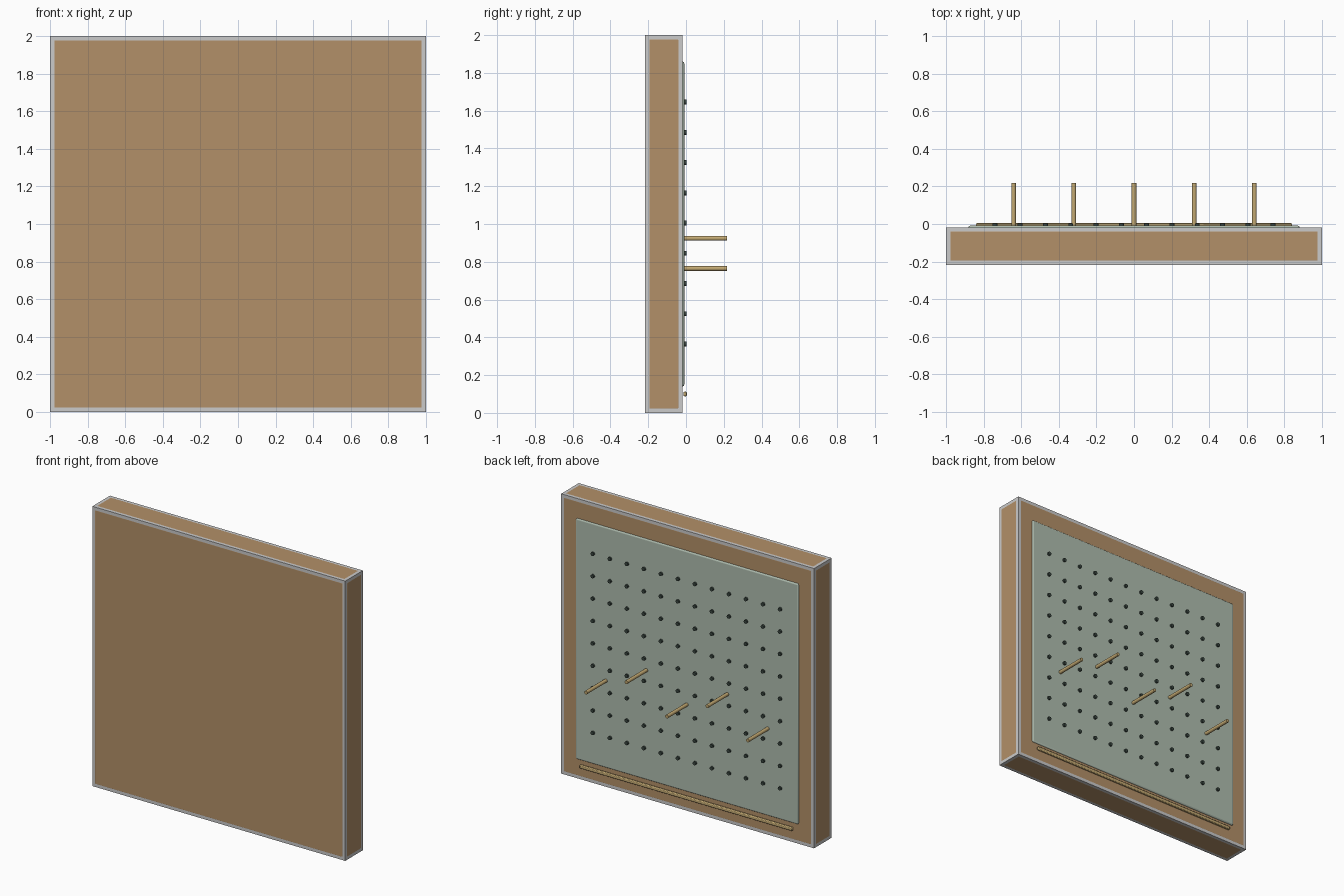
import bpy
from math import pi

if "Cube" in bpy.data.objects:
    bpy.data.objects.remove(bpy.data.objects["Cube"])


def material(name, rgb):
    m = bpy.data.materials.new(name)
    m.diffuse_color = (*rgb, 1)
    m.use_nodes = True
    m.node_tree.nodes["Principled BSDF"].inputs["Base Color"].default_value = m.diffuse_color
    return m


wood = material("wood", (0.45, 0.28, 0.14))
green = material("sage", (0.43, 0.51, 0.43))
dark = material("dark", (0.04, 0.06, 0.05))
brass = material("brass", (0.55, 0.40, 0.17))


def box(name, size, loc, mat=None, bevel=0, segments=3):
    bpy.ops.mesh.primitive_cube_add(size=1, location=loc)
    o = bpy.context.object
    o.name = name
    o.scale = size
    bpy.ops.object.transform_apply(location=False, rotation=False, scale=True)
    if mat:
        o.data.materials.append(mat)
    if bevel:
        b = o.modifiers.new("bevel", 'BEVEL')
        b.width = bevel
        b.segments = segments
        bpy.ops.object.shade_smooth_by_angle()
    return o


def rod(name, x, z, y0, y1, radius, mat, sides=16):
    # cylinder running along y from y0 to y1
    bpy.ops.mesh.primitive_cylinder_add(vertices=sides, radius=radius, depth=y1 - y0,
                                        location=(x, (y0 + y1) / 2, z),
                                        rotation=(pi / 2, 0, 0))
    o = bpy.context.object
    o.name = name
    o.data.materials.append(mat)
    bpy.ops.object.shade_smooth_by_angle()
    return o


# wall slab: sharp grey body with a bevelled wood block just proud of it
box("wall_body", (1.999, 0.199, 1.999), (0, -0.1175, 1))
box("wood_block", (2, 0.2, 2), (0, -0.1175, 1), wood, bevel=0.025)

# pegboard sheet on the back face
box("pegboard", (1.76, 0.03, 1.72), (0, -0.024, 1), green, bevel=0.01)

# grid of peg holes
for row in range(9):
    for col in range(12):
        rod("peg_hole", -0.74 + col * 1.48 / 11, 0.365 + row * 0.16,
            -0.013, 0.003, 0.013, dark)

# staggered pegs
for i in range(5):
    rod("peg", (i - 2) * 0.32, 0.924 if i % 2 else 0.764, -0.014, 0.2175, 0.0125, brass)

# rail under the pegboard
box("bottom_rail", (1.68, 0.018, 0.024), (0, -0.005, 0.1), brass, bevel=0.005, segments=2)
